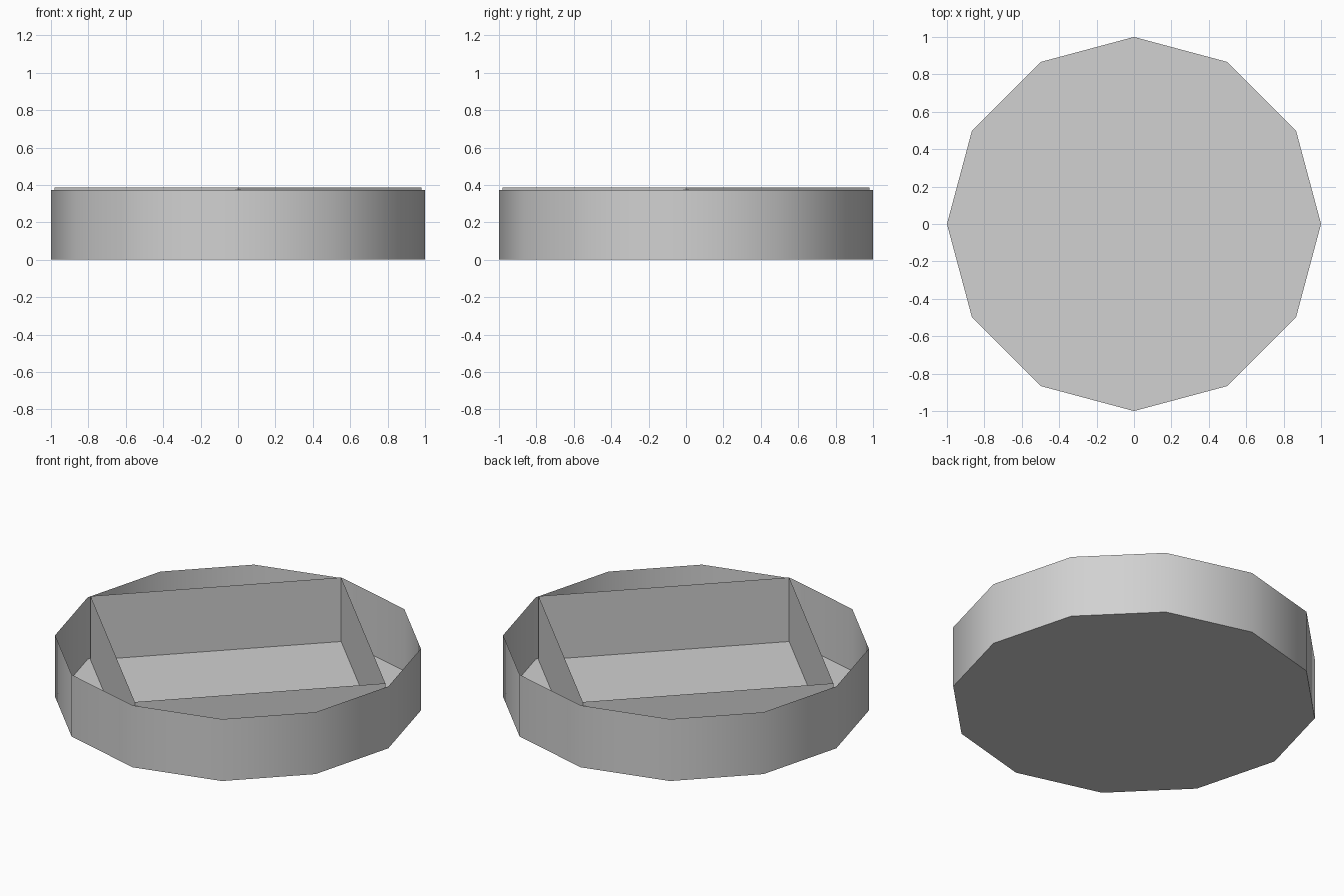
import bpy, bmesh, math

cube = bpy.data.objects.get("Cube")
if cube:
    bpy.data.objects.remove(cube, do_unlink=True)

grey = bpy.data.materials.new("light_grey")
grey.use_nodes = True
colour = (0.64, 0.64, 0.64, 1)
grey.diffuse_color = colour
grey.node_tree.nodes["Principled BSDF"].inputs["Base Color"].default_value = colour


def open_prism(name, sides, radius, height, floor):
    """Thin-walled prism without a lid; its first corner points along +x."""
    bm = bmesh.new()
    angles = [2 * math.pi * i / sides for i in range(sides)]
    low, high = [[bm.verts.new((radius * math.cos(a), radius * math.sin(a), z))
                  for a in angles] for z in (0, height)]
    for i in range(sides):
        j = (i + 1) % sides
        wall = bm.faces.new((low[i], low[j], high[j], high[i]))
        wall.smooth = floor
    if floor:
        bm.faces.new(low[::-1])
        # Keep the rim of the floor crisp while the wall shades round
        for i in range(sides):
            bm.edges.get((low[i], low[(i + 1) % sides])).smooth = False
    mesh = bpy.data.meshes.new(name)
    bm.to_mesh(mesh)
    bm.free()
    mesh.materials.append(grey)
    obj = bpy.data.objects.new(name, mesh)
    bpy.context.collection.objects.link(obj)
    return obj


# Twelve-sided tray with its floor
open_prism("round_tray", 12, 1.0, 0.372, True)

# Four upright dividers joined corner to corner, slightly taller than the tray
open_prism("square_divider", 4, 0.98, 0.385, False)
